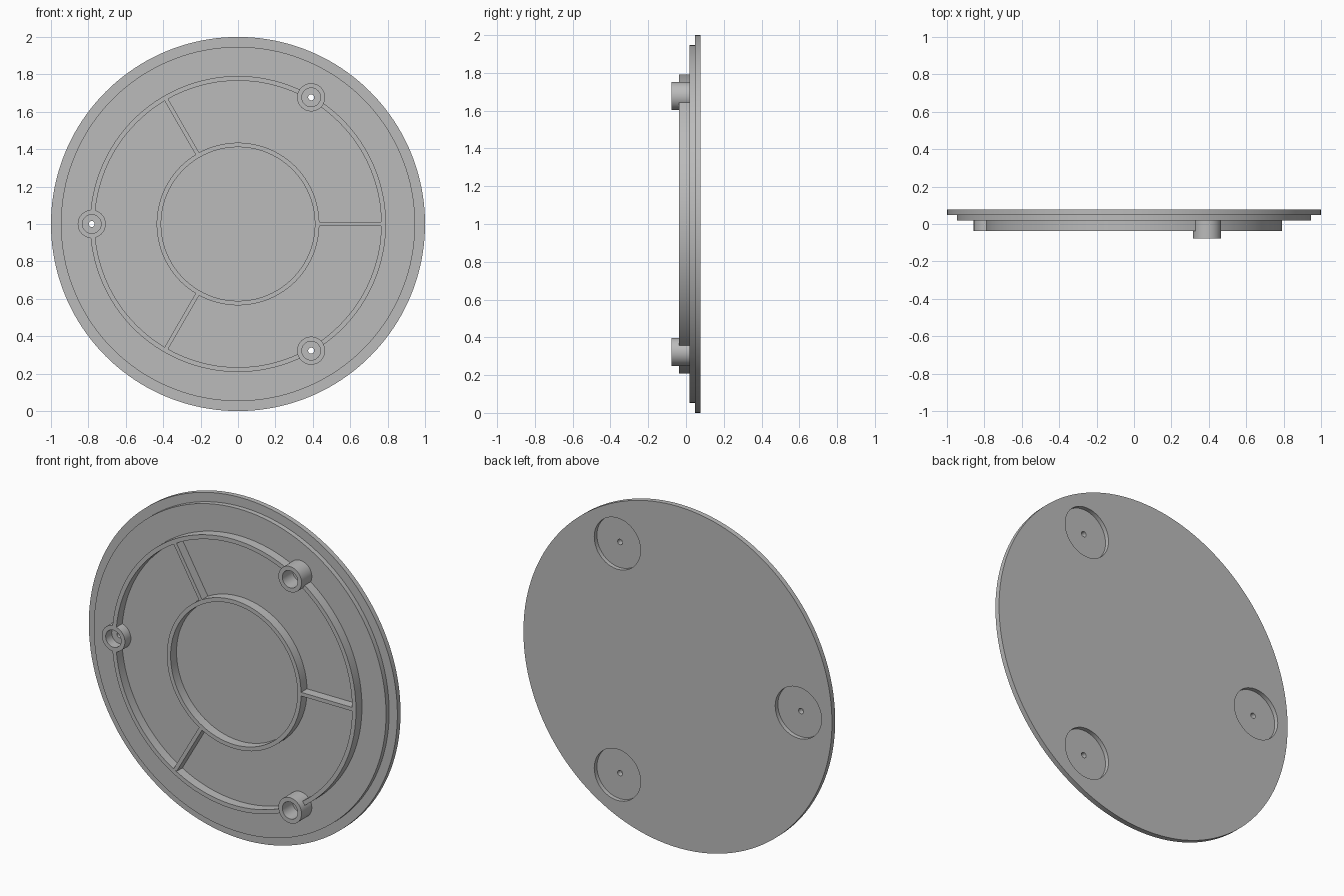
import bpy, bmesh, math
from mathutils import Matrix, Vector

cube = bpy.data.objects.get("Cube")
if cube:
    bpy.data.objects.remove(cube, do_unlink=True)

grey = bpy.data.materials.new("plain_grey")
grey.use_nodes = True
grey.diffuse_color = (0.5, 0.5, 0.5, 1)
grey.node_tree.nodes["Principled BSDF"].inputs["Base Color"].default_value = (0.5, 0.5, 0.5, 1)

# Depths along y, front to back
BOSS_Y, RING_Y, STEP_Y, RIM_Y, BACK_Y = -0.077, -0.037, 0.018, 0.047, 0.077
ROOT_Y = STEP_Y + 0.004
BOSS_ORBIT = 0.782


def polar(radius, degrees):
    a = math.radians(degrees)
    return Vector((radius * math.cos(a), 0, 1 + radius * math.sin(a)))


def make_object(name, bm):
    bmesh.ops.recalc_face_normals(bm, faces=bm.faces)
    mesh = bpy.data.meshes.new(name)
    bm.to_mesh(mesh)
    bm.free()
    mesh.materials.append(grey)
    obj = bpy.data.objects.new(name, mesh)
    bpy.context.collection.objects.link(obj)
    return obj


def lathe(name, profile, centre, steps):
    """Turn a closed (radius, y) profile about the y axis."""
    bm = bmesh.new()
    verts = [bm.verts.new((r, y, 0)) for r, y in profile]
    edges = [bm.edges.new((v, verts[i - 1])) for i, v in enumerate(verts)]
    bmesh.ops.spin(bm, geom=verts + edges, cent=(0, 0, 0), axis=(0, 1, 0),
                   angle=math.tau, steps=steps)
    bmesh.ops.remove_doubles(bm, verts=bm.verts, dist=1e-5)
    bmesh.ops.dissolve_degenerate(bm, edges=bm.edges, dist=1e-6)
    bmesh.ops.translate(bm, verts=bm.verts, vec=centre)
    return make_object(name, bm)


def tube(name, inner, outer, front, back, centre, steps):
    return lathe(name, [(inner, front), (outer, front), (outer, back), (inner, back)],
                 centre, steps)


def cut(obj, cutters):
    for c in cutters:
        mod = obj.modifiers.new("cut", 'BOOLEAN')
        mod.operation, mod.solver, mod.object = 'DIFFERENCE', 'EXACT', c
    evaluated = obj.evaluated_get(bpy.context.evaluated_depsgraph_get())
    mesh = bpy.data.meshes.new_from_object(evaluated)
    obj.modifiers.clear()
    obj.data = mesh
    for c in cutters:
        bpy.data.objects.remove(c, do_unlink=True)


middle = Vector((0, 0, 1))

# Stepped disc and the two raised rings
plate = lathe("stepped_plate", [(0, STEP_Y), (0.947, STEP_Y), (0.947, RIM_Y),
                                (1, RIM_Y), (1, BACK_Y), (0, BACK_Y)], middle, 160)
outer_ring = tube("outer_ring", 0.766, 0.791, RING_Y, ROOT_Y, middle, 128)
inner_ring = tube("inner_ring", 0.411, 0.435, RING_Y, ROOT_Y, middle, 96)
parts = [plate, outer_ring, inner_ring]

# Screw bosses, with bores at the front and round recesses at the back
screw_cutters, ring_cutters = [], []
for name, angle, front in (("upper_boss", 60, BOSS_Y), ("side_boss", 180, RING_Y),
                           ("lower_boss", 300, BOSS_Y)):
    spot = polar(BOSS_ORBIT, angle)
    parts.append(tube(name, 0.05, 0.075, front, ROOT_Y, spot, 48))
    floor, recess = STEP_Y + 0.001, BACK_Y - 0.025
    screw_cutters.append(lathe("screw_cutter", [
        (0, -0.2), (0.05, -0.2), (0.05, floor), (0.016, floor), (0.016, recess),
        (0.15, recess), (0.15, 0.2), (0, 0.2)], spot, 48))
    ring_cutters.append(lathe("ring_cutter", [(0, -0.2), (0.07, -0.2), (0.07, 0.2), (0, 0.2)],
                              spot, 48))
cut(plate, screw_cutters)
cut(outer_ring, ring_cutters)

# Radial ribs between the rings
for i in range(3):
    bm = bmesh.new()
    bmesh.ops.create_cube(bm, size=1)
    bmesh.ops.scale(bm, verts=bm.verts, vec=(0.355, ROOT_Y - RING_Y - 0.001, 0.022))
    bmesh.ops.translate(bm, verts=bm.verts, vec=(0.6, (ROOT_Y + RING_Y + 0.001) / 2, 0))
    turn = Matrix.Translation(middle) @ Matrix.Rotation(i * math.tau / 3, 4, 'Y')
    bmesh.ops.transform(bm, verts=bm.verts, matrix=turn)
    make_object(f"rib_{i + 1}", bm)

# Smooth the turned parts, keeping their edges sharp
bpy.ops.object.select_all(action='DESELECT')
for part in parts:
    part.select_set(True)
bpy.context.view_layer.objects.active = plate
bpy.ops.object.shade_smooth_by_angle(angle=math.radians(30))
